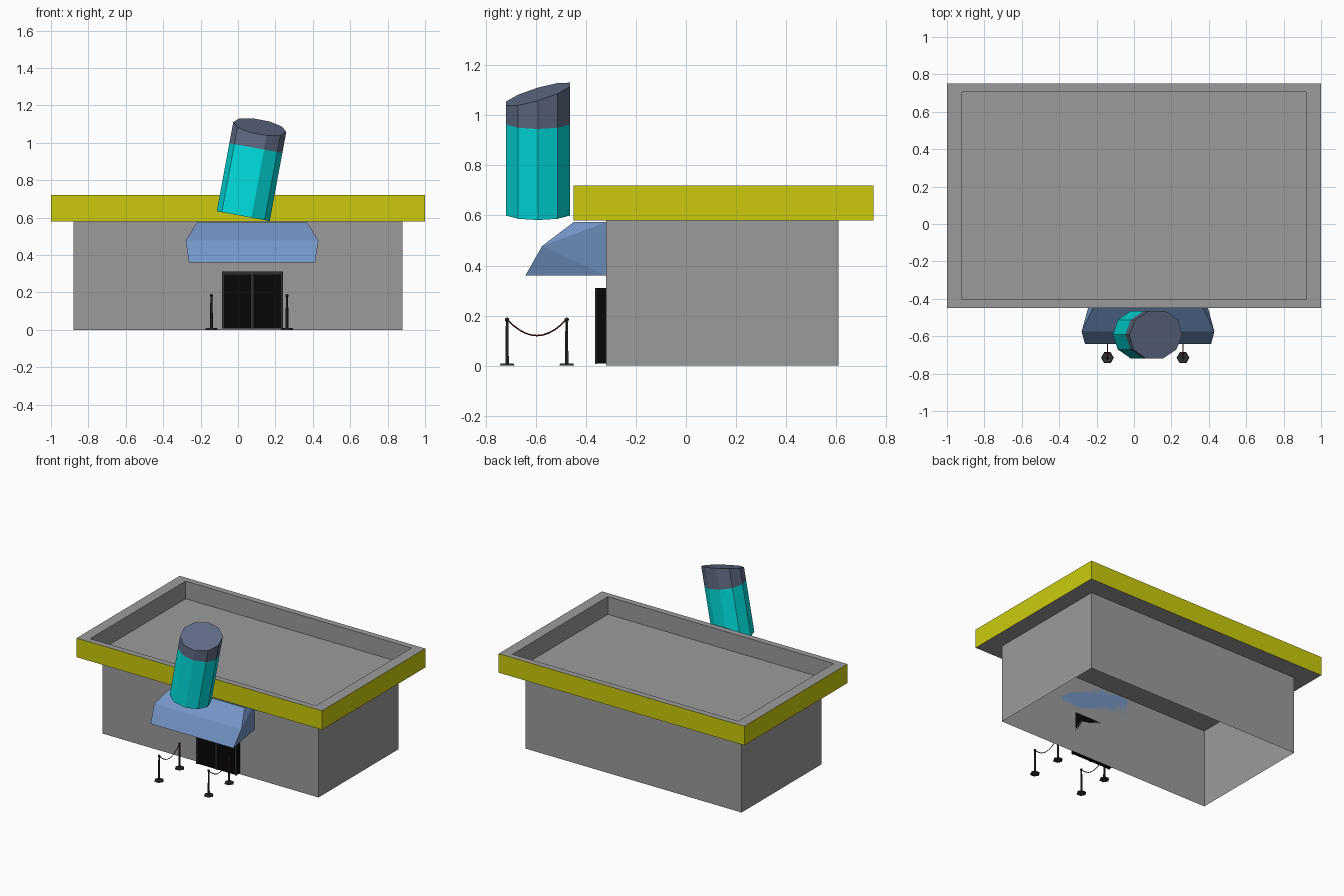
import bpy, bmesh, math
from mathutils import Matrix, Vector

if "Cube" in bpy.data.objects:
    bpy.data.objects.remove(bpy.data.objects["Cube"])

CX = 0.075   # centre line of entrance


def material(name, r, g, b):
    m = bpy.data.materials.new(name)
    m.diffuse_color = (r, g, b, 1)
    m.use_nodes = True
    m.node_tree.nodes["Principled BSDF"].inputs["Base Color"].default_value = m.diffuse_color
    return m


YELLOW = material("yellow", 0.6, 0.6, 0.004)
BLUE = material("blue", 0.17, 0.3, 0.56)
TEAL = material("teal", 0.0, 0.75, 0.75)
SLATE = material("slate", 0.12, 0.15, 0.24)
BLACK = material("black", 0.002, 0.002, 0.002)
DARK = material("dark_grey", 0.03, 0.03, 0.03)
RED = material("rope_red", 0.15, 0.006, 0.006)
GREY = material("grey", 0.33, 0.33, 0.33)


def finish(name, bm, *mats):
    me = bpy.data.meshes.new(name)
    bm.to_mesh(me)
    bm.free()
    for m in mats:
        me.materials.append(m)
    ob = bpy.data.objects.new(name, me)
    bpy.context.collection.objects.link(ob)
    return ob


def add_box(bm, x0, x1, y0, y1, z0, z1):
    mat = Matrix.Translation(((x0 + x1) / 2, (y0 + y1) / 2, (z0 + z1) / 2)) \
        @ Matrix.Diagonal((x1 - x0, y1 - y0, z1 - z0, 1))
    bmesh.ops.create_cube(bm, size=1, matrix=mat)


def add_cyl(bm, x, y, z0, z1, r1, r2, n):
    bmesh.ops.create_cone(bm, cap_ends=True, segments=n, radius1=r1, radius2=r2,
                          depth=z1 - z0, matrix=Matrix.Translation((x, y, (z0 + z1) / 2)))


# Hall walls, open underneath
bm = bmesh.new()
add_box(bm, -0.88, 0.88, -0.32, 0.61, 0, 0.58)
bmesh.ops.delete(bm, geom=[f for f in bm.faces if f.normal.z < -0.5], context='FACES')
finish("hall_walls", bm, GREY)

# Roof tray with yellow fascia
bm = bmesh.new()
add_box(bm, -1, 1, -0.45, 0.75, 0.58, 0.72)
for f in bm.faces:
    f.material_index = 1 if abs(f.normal.z) < 0.5 else 0
top = max(bm.faces, key=lambda f: f.calc_center_median().z)
bmesh.ops.inset_region(bm, faces=[top], thickness=0.05)
for v in top.verts:
    v.co.x = math.copysign(0.92, v.co.x)
    v.co.y = -0.405 if v.co.y < 0 else 0.705
well = bmesh.ops.extrude_face_region(bm, geom=[top])
for v in [g for g in well["geom"] if isinstance(g, bmesh.types.BMVert)]:
    v.co.z = 0.59
if top.is_valid:
    bm.faces.remove(top)
for f in bm.faces:
    c = f.calc_center_median()
    f.normal_update()
    outer = abs(c.x) > 0.98 or c.y < -0.44 or c.y > 0.74
    f.material_index = 1 if outer and abs(f.normal.z) < 0.5 else 0
bmesh.ops.recalc_face_normals(bm, faces=bm.faces)
finish("roof", bm, GREY, YELLOW)

# Entrance canopy: profile of (half width, y, z), flared sideways
bm = bmesh.new()
profile = [(0.283, -0.32, 0.36), (0.337, -0.642, 0.36), (0.355, -0.575, 0.478),
           (0.295, -0.45, 0.573), (0.285, -0.32, 0.573)]
L, R = [[bm.verts.new((CX + s * w, y, z)) for w, y, z in profile] for s in (-1, 1)]
for i in range(5):
    j = (i + 1) % 5
    bm.faces.new((L[i], L[j], R[j], R[i]))
for side in (L, R):
    for a, b in ((0, 1), (4, 0), (3, 4)):
        bm.faces.new((side[2], side[a], side[b]))
bmesh.ops.recalc_face_normals(bm, faces=bm.faces)
finish("canopy", bm, BLUE)

# Double door: black leaves and grey frame
bm = bmesh.new()
add_box(bm, -0.085, 0.24, -0.36, -0.32, 0.008, 0.31)
finish("door_leaves", bm, BLACK)
bm = bmesh.new()
for x0, x1 in ((-0.086, -0.076), (0.07, 0.084), (0.231, 0.241)):
    add_box(bm, x0, x1, -0.363, -0.358, 0.006, 0.296)
add_box(bm, -0.086, 0.241, -0.363, -0.358, 0.296, 0.311)
finish("door_frame", bm, DARK)

# Leaning ten-sided tower sign with a slanted cap
LEAN = Matrix.Translation((0.028, -0.592, 0.608)) @ Matrix.Rotation(math.radians(10.5), 4, 'Y')


def tower(name, z0, z1, slope, mat):
    bm = bmesh.new()
    add_cyl(bm, 0, 0, z0, z1, 0.1346, 0.1346, 10)
    # a vertex must point along x
    ang = math.atan2(bm.verts[:][0].co.y, bm.verts[:][0].co.x)
    bmesh.ops.rotate(bm, verts=bm.verts, matrix=Matrix.Rotation(-ang, 3, 'Z'))
    for v in bm.verts:
        v.co.x *= 1.07
        if v.co.z > (z0 + z1) / 2:
            v.co.z += slope * v.co.y
    bm.transform(LEAN)
    finish(name, bm, mat)


tower("tower_body", 0, 0.37, 0, TEAL)
tower("tower_cap", 0.37, 0.485, 0.3, SLATE)

# Barrier posts and sagging ropes
for side, x in (("left", -0.142), ("right", 0.262)):
    bm = bmesh.new()
    for y in (-0.715, -0.477):
        before = set(bm.verts)
        add_cyl(bm, x, y, 0, 0.009, 0.034, 0.03, 6)
        add_cyl(bm, x, y, 0.009, 0.175, 0.008, 0.006, 6)
        bmesh.ops.create_icosphere(bm, subdivisions=1, radius=0.01,
                                   matrix=Matrix.Translation((x, y, 0.183)))
        new = [v for v in bm.verts if v not in before]
        bmesh.ops.rotate(bm, verts=new, cent=(x, y, 0),
                         matrix=Matrix.Rotation(math.radians(30), 3, 'Z'))
    finish("barrier_posts_" + side, bm, DARK)

    cu = bpy.data.curves.new("rope_" + side, 'CURVE')
    cu.dimensions = '3D'
    cu.bevel_depth = 0.003
    cu.bevel_resolution = 0
    sp = cu.splines.new('POLY')
    sp.points.add(10)
    for i, p in enumerate(sp.points):
        t = i / 5 - 1
        p.co = (x, -0.596 + 0.119 * t, 0.12 + 0.065 * t * t, 1)
    cu.materials.append(RED)
    bpy.context.collection.objects.link(bpy.data.objects.new("rope_" + side, cu))
